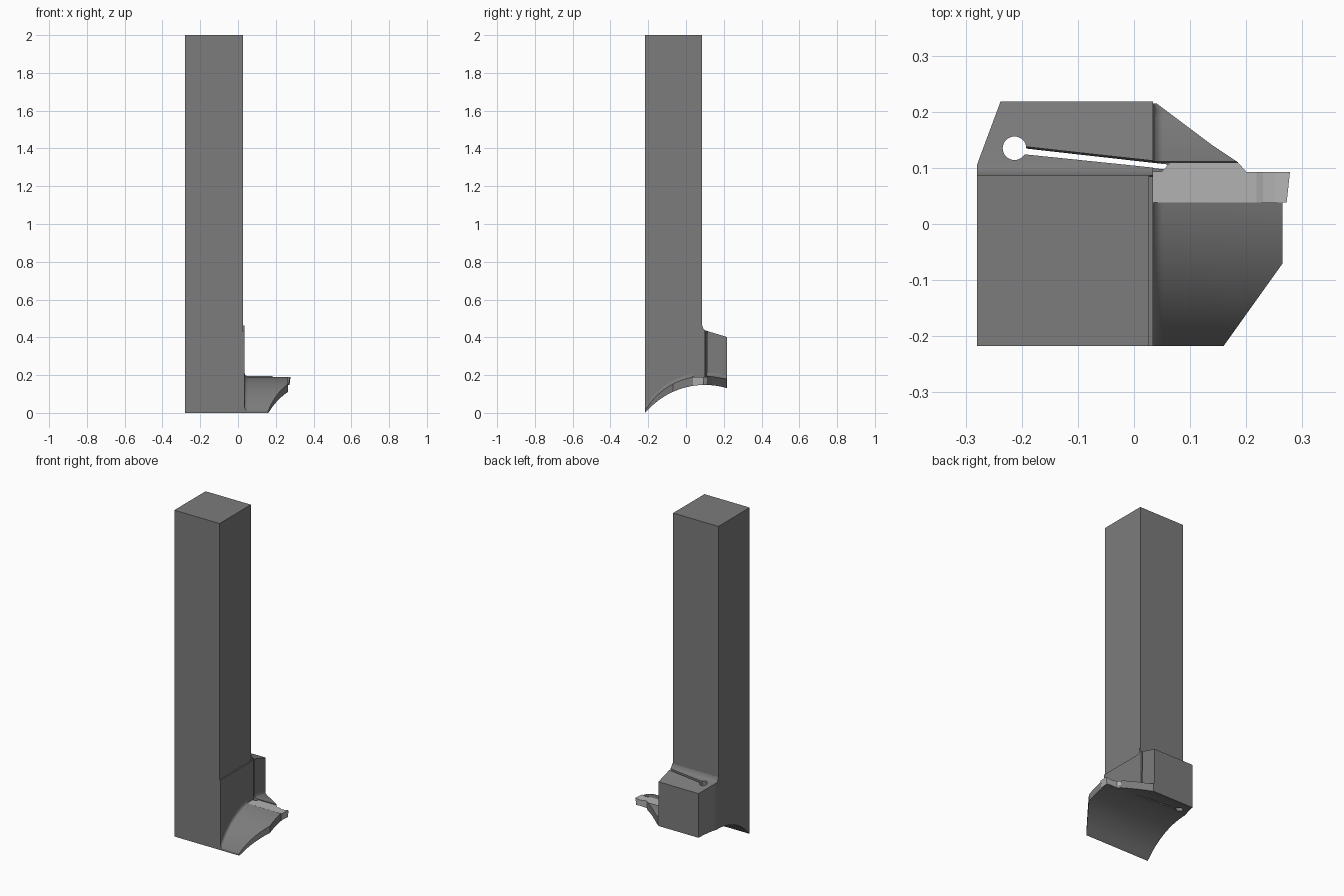
import bpy, bmesh
from math import sqrt, pi, radians, cos, sin

if "Cube" in bpy.data.objects:
    bpy.data.objects.remove(bpy.data.objects["Cube"])


def arc(y, zc, r):
    return max(0.0, zc + sqrt(r * r - (y - 0.1) ** 2))


def under(y):
    return arc(y, -0.261, 0.409)


def interp(pts, v):
    for (a, p), (b, q) in zip(pts, pts[1:]):
        if v <= b:
            return p + (q - p) * max(0, v - a) / (b - a)
    return pts[-1][1]


def fillet(d, r):
    d = min(max(d, 0), r)
    return r - sqrt(max(0, r * r - (r - d) ** 2))


def material(name, v):
    m = bpy.data.materials.new(name)
    m.diffuse_color = (v, v, v, 1)
    m.use_nodes = True
    m.node_tree.nodes["Principled BSDF"].inputs["Base Color"].default_value = m.diffuse_color
    return m


STEEL = material("steel", 0.2)
CARBIDE = material("carbide", 0.45)


def finish(bm, name, mat):
    bmesh.ops.recalc_face_normals(bm, faces=bm.faces)
    if bm.calc_volume(signed=True) < 0:
        bmesh.ops.reverse_faces(bm, faces=bm.faces)
    me = bpy.data.meshes.new(name)
    bm.to_mesh(me)
    bm.free()
    ob = bpy.data.objects.new(name, me)
    bpy.context.collection.objects.link(ob)
    me.materials.append(mat)
    return ob


def slab(name, ys, columns, bottom, top):
    """Closed solid between a lower and an upper height field."""
    bm = bmesh.new()
    rings = []
    for y in ys:
        xs = columns(y)
        rings.append([bm.verts.new((x, y, bottom(y))) for x in xs] +
                     [bm.verts.new((x, y, top(x, y))) for x in reversed(xs)])
    n = len(rings[0])
    for a, b in zip(rings, rings[1:]):
        for i in range(n):
            j = (i + 1) % n
            bm.faces.new((a[i], a[j], b[j], b[i]))
    bm.faces.new(rings[0])
    bm.faces.new(rings[-1])
    return finish(bm, name, STEEL)


def loft(name, low, high, mat):
    """Solid joining two outlines of equal length."""
    bm = bmesh.new()
    a = [bm.verts.new(p) for p in low]
    b = [bm.verts.new(p) for p in high]
    bm.faces.new(a)
    bm.faces.new(b)
    for i in range(len(a)):
        j = (i + 1) % len(a)
        bm.faces.new((a[i], a[j], b[j], b[i]))
    return finish(bm, name, mat)


def prism(name, pts, z0, z1, mat):
    return loft(name, [(x, y, z0) for x, y in pts], [(x, y, z1) for x, y in pts], mat)


def volume(me):
    bm = bmesh.new()
    bm.from_mesh(me)
    v = bm.calc_volume()
    bm.free()
    return v


def cut(ob, cutter):
    """Subtract the cutter, keeping the first solver result that is sound."""
    before = volume(ob.data)
    for solver in ('EXACT', 'MANIFOLD', 'FLOAT'):
        m = ob.modifiers.new("cut", 'BOOLEAN')
        m.operation, m.solver, m.object = 'DIFFERENCE', solver, cutter
        bpy.context.view_layer.update()
        dg = bpy.context.evaluated_depsgraph_get()
        me = bpy.data.meshes.new_from_object(ob.evaluated_get(dg), depsgraph=dg)
        ob.modifiers.remove(m)
        if 0.8 < volume(me) / before < 0.9999:
            ob.data = me
            return


# Square shank
prism("shank", [(-0.28, -0.217), (0.027, -0.217), (0.027, 0.086), (-0.28, 0.086)], 0.43, 2.0, STEEL)

# Head with arched underside, and sloping clamp block behind the shank
def head_top(x, y):
    if y < 0.0855:
        return 0.43
    return 0.44 - (y - 0.09) * 0.3 + fillet(y - 0.086, 0.022)

N = 24
ys = [-0.217 + i * 0.302 / N for i in range(N + 1)]
ys += [0.086 + i * 0.0055 for i in range(5)] + [0.13, 0.155, 0.18, 0.2, 0.218]
head = slab("head", ys,
            lambda y: [interp([(0.105, -0.28), (0.218, -0.238)], y), 0.034],
            under, head_top)

# Curved support blade with a seat for the insert
OUT = [(-0.217, 0.16), (-0.07, 0.265), (0.088, 0.265), (0.093, 0.2),
       (0.11, 0.185), (0.14, 0.14), (0.215, 0.04)]
R = 0.018

def blade_columns(y):
    xm = interp(OUT, y)
    s = min(1, (xm - 0.034) / R * 0.95)
    return [0.03] + [0.034 + s * R * k / 5 for k in range(6)] + [xm]

def blade_top(x, y):
    if 0.0385 < y < 0.1105 and x > 0.03:
        return 0.165
    return arc(y, -0.171, 0.366) + fillet(x - 0.034, R)

ys = sorted({round(-0.217 + i * 0.432 / 36, 4) for i in range(37)} |
            {-0.07, 0.038, 0.039, 0.088, 0.093, 0.11, 0.111, 0.14})
blade = slab("support_blade", ys, blade_columns, under, blade_top)

# Clamping slit, wider at the top, ending in a round relief hole
slit = loft("slit_cutter",
            [(-0.213, 0.126, -0.1), (0.06, 0.096, -0.1), (0.06, 0.103, -0.1), (-0.213, 0.134, -0.1)],
            [(-0.213, 0.126, 0.6), (0.06, 0.098, 0.6), (0.06, 0.112, 0.6), (-0.213, 0.142, 0.6)], STEEL)
hole = prism("hole_cutter", [(-0.213 + 0.021 * cos(i * pi / 16), 0.135 + 0.021 * sin(i * pi / 16))
                             for i in range(32)], -0.1, 0.6, STEEL)
for c in (hole, slit):
    c.hide_render = True
    cut(head, c)
cut(blade, slit)
for c in (slit, hole):
    bpy.data.objects.remove(c)

# Cutting insert: flat body and tip with a shallow chip groove
prism("insert_body", [(0.034, 0.038), (0.218, 0.038), (0.218, 0.093), (0.2, 0.093), (0.185, 0.11),
                      (0.065, 0.11), (0.05, 0.094), (0.034, 0.094)], 0.15, 0.19, CARBIDE)
TIP = [(0.218, 0.15), (0.218, 0.19), (0.23, 0.186), (0.25, 0.186),
       (0.275, 0.191), (0.27, 0.148), (0.258, 0.148), (0.25, 0.15)]
loft("insert_tip", [(x - (0.003 if x > 0.26 else 0), 0.038, z) for x, z in TIP],
     [(x + (0.003 if x > 0.26 else 0), 0.093, z) for x, z in TIP], CARBIDE)

# Smooth the curved steel parts, keep edges crisp
bpy.ops.object.select_all(action='DESELECT')
for ob in (head, blade):
    ob.select_set(True)
bpy.context.view_layer.objects.active = head
bpy.ops.object.shade_smooth_by_angle(angle=radians(25))
